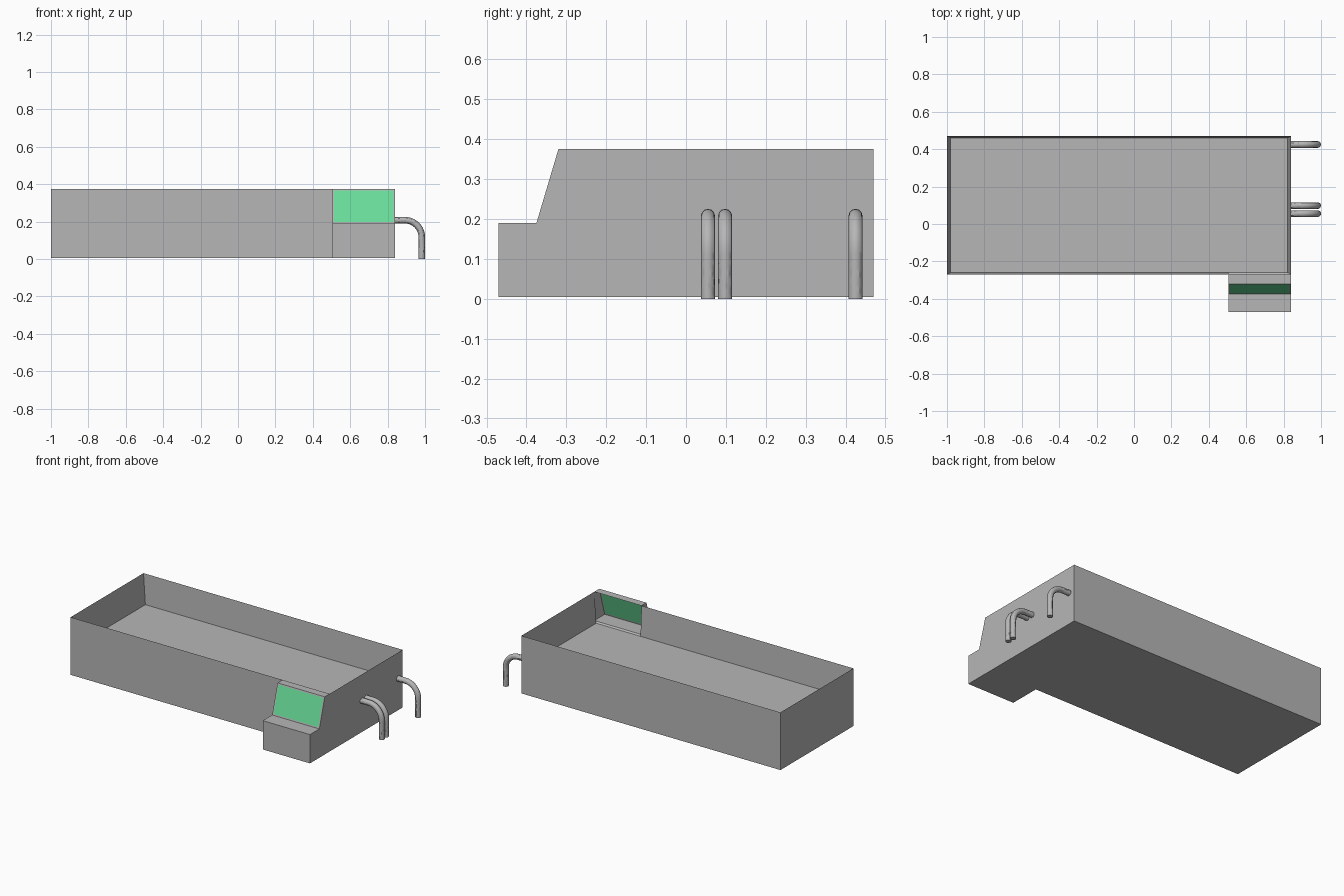
import bpy
import bmesh
from mathutils import Vector

cube = bpy.data.objects.get("Cube")
if cube:
    bpy.data.objects.remove(cube, do_unlink=True)


def material(name, rgb):
    mat = bpy.data.materials.new(name)
    mat.use_nodes = True
    mat.diffuse_color = (*rgb, 1)
    mat.node_tree.nodes["Principled BSDF"].inputs["Base Color"].default_value = (*rgb, 1)
    return mat


grey = material("grey", (0.47, 0.47, 0.47))
green = material("green_glass", (0.145, 0.73, 0.33))

# Main dimensions
left, cabin, right = -1.0, 0.505, 0.84
nose, sill, roof, front, back = -0.47, -0.375, -0.32, -0.27, 0.47
base, ledge, top = 0.005, 0.19, 0.375
floor, inset_x, inset_y = 0.182, 0.02, 0.01

bm = bmesh.new()


def face(points, facing, mat=0):
    """Add a polygon whose normal points roughly along facing."""
    f = bm.faces.new([bm.verts.new(p) for p in points])
    f.normal_update()
    if f.normal.dot(Vector(facing)) < 0:
        f.normal_flip()
    f.material_index = mat
    return f


def side(x, profile, facing):
    face([(x, y, z) for y, z in profile], facing)


def plan(z, outline, facing):
    face([(x, y, z) for x, y in outline], facing)


UP, DOWN = (0, 0, 1), (0, 0, -1)
EAST, WEST, NORTH, SOUTH = (1, 0, 0), (-1, 0, 0), (0, 1, 0), (0, -1, 0)

# Outer shell: underside, long sides and ends
plan(base, [(left, back), (left, front), (cabin, front), (cabin, nose),
            (right, nose), (right, back)], DOWN)
side(left, [(front, base), (back, base), (back, top), (front, top)], WEST)
side(right, [(back, base), (back, top), (roof, top), (sill, ledge),
             (nose, ledge), (nose, base)], EAST)
side(cabin, [(front, base), (nose, base), (nose, ledge), (sill, ledge),
             (roof, top), (front, top)], WEST)
for x0, x1, y, z, facing in ((left, right, back, top, NORTH),
                             (left, cabin, front, top, SOUTH),
                             (cabin, right, nose, ledge, SOUTH)):
    face([(x0, y, base), (x1, y, base), (x1, y, z), (x0, y, z)], facing)

# Cabin roof and the ledge that runs inside it
for y0, y1, z in ((roof, front, top), (nose, front, ledge)):
    plan(z, [(cabin, y0), (right, y0), (right, y1), (cabin, y1)], UP)

# Tray floor and tapered inner walls
il, ir, ifr, ib = left + inset_x, right - inset_x, front + inset_y, back - inset_y
plan(floor, [(il, ifr), (ir, ifr), (ir, ib), (il, ib)], UP)
face([(left, front, top), (left, back, top), (il, ib, floor), (il, ifr, floor)], EAST)
face([(right, front, top), (right, back, top), (ir, ib, floor), (ir, ifr, floor)], WEST)
face([(left, back, top), (right, back, top), (ir, ib, floor), (il, ib, floor)], SOUTH)
face([(left, front, top), (cabin, front, top), (cabin, ifr, floor), (il, ifr, floor)], NORTH)

# Wall ends and step at the cabin opening
face([(cabin, front, top), (cabin, front, ledge), (cabin, ifr, floor)], EAST)
face([(right, front, top), (right, front, ledge), (ir, ifr, floor)], SOUTH)
face([(cabin, front, ledge), (right, front, ledge), (ir, ifr, floor),
      (cabin, ifr, floor)], NORTH)

# Sloping windscreen: inset glass surrounded by a frame
glass = face([(cabin, sill, ledge), (right, sill, ledge),
              (right, roof, top), (cabin, roof, top)], SOUTH)
bmesh.ops.inset_region(bm, faces=[glass], thickness=0.012, use_boundary=True)
glass.material_index = 1

bmesh.ops.remove_doubles(bm, verts=bm.verts[:], dist=0.0005)
mesh = bpy.data.meshes.new("tray_body")
bm.to_mesh(mesh)
bm.free()
mesh.materials.append(grey)
mesh.materials.append(green)
bpy.context.collection.objects.link(bpy.data.objects.new("tray_body", mesh))


# Bent drain pipes on the end wall
def pipe(name, y, radius=0.0175, reach=0.9825, height=0.208, bend=0.09):
    curve = bpy.data.curves.new(name, "CURVE")
    curve.dimensions = "3D"
    curve.bevel_depth = radius
    curve.bevel_resolution = 4
    curve.resolution_u = 10
    curve.use_fill_caps = True
    spline = curve.splines.new("BEZIER")
    path = [Vector(p) for p in ((right, y, height), (reach - bend, y, height),
                                (reach, y, height - bend), (reach, y, 0))]
    spline.bezier_points.add(len(path) - 1)
    for p, co in zip(spline.bezier_points, path):
        p.handle_left_type = p.handle_right_type = "FREE"
        p.co = p.handle_left = p.handle_right = co
    k = bend * 0.55
    a, b = spline.bezier_points[1:3]
    a.handle_right = a.co + Vector((k, 0, 0))
    a.handle_left = a.co - Vector((0.02, 0, 0))
    b.handle_left = b.co + Vector((0, 0, k))
    b.handle_right = b.co - Vector((0, 0, 0.02))
    spline.bezier_points[0].handle_right = path[0] + Vector((0.02, 0, 0))
    spline.bezier_points[0].handle_left = path[0] - Vector((0.02, 0, 0))
    spline.bezier_points[3].handle_left = path[3] + Vector((0, 0, 0.03))
    spline.bezier_points[3].handle_right = path[3] - Vector((0, 0, 0.03))
    curve.materials.append(grey)
    obj = bpy.data.objects.new(name, curve)
    bpy.context.collection.objects.link(obj)
    bpy.ops.object.select_all(action="DESELECT")
    obj.select_set(True)
    bpy.context.view_layer.objects.active = obj
    bpy.ops.object.convert(target="MESH")
    bpy.ops.object.shade_smooth_by_angle()


for name, y in (("front_pipe", 0.055), ("middle_pipe", 0.098), ("back_pipe", 0.425)):
    pipe(name, y)
